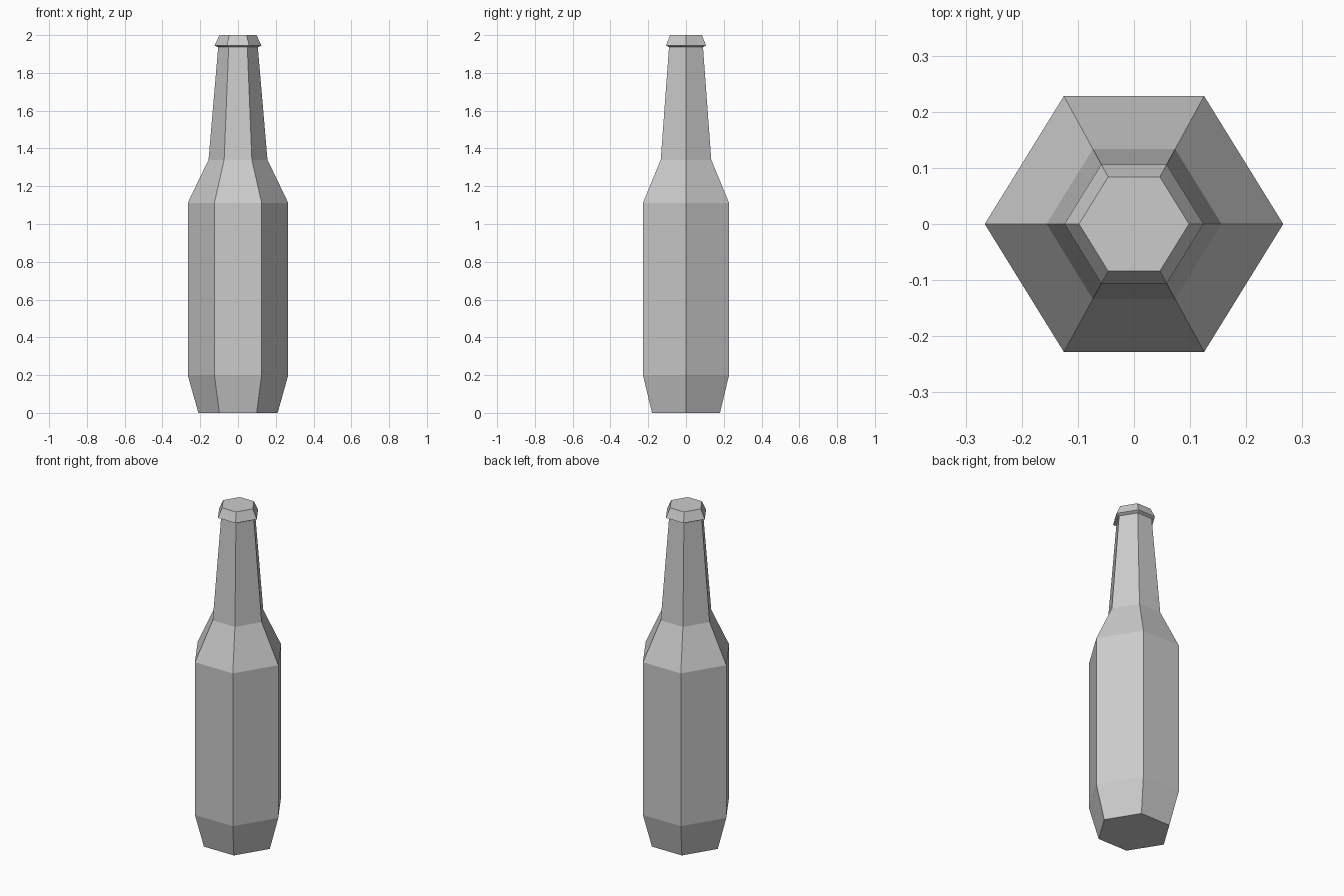
import bpy
import bmesh

if "Cube" in bpy.data.objects:
    bpy.data.objects.remove(bpy.data.objects["Cube"])

# Slightly narrowed hexagon, corners on the x axis
HEX = [(1, 0), (0.47, 0.857), (-0.47, 0.857), (-1, 0), (-0.47, -0.857), (0.47, -0.857)]


def hex_loft(name, profile, close_bottom=False, close_top=False):
    """Stack hexagonal rings from (radius, height) pairs and skin them."""
    bm = bmesh.new()
    rings = [[bm.verts.new((x * r, y * r, z)) for x, y in HEX] for r, z in profile]
    for low, high in zip(rings, rings[1:]):
        for i in range(6):
            j = (i + 1) % 6
            bm.faces.new((low[i], low[j], high[j], high[i]))
    if close_bottom:
        bm.faces.new(rings[0][::-1])
    if close_top:
        bm.faces.new(rings[-1])
    mesh = bpy.data.meshes.new(name)
    bm.to_mesh(mesh)
    bm.free()
    obj = bpy.data.objects.new(name, mesh)
    bpy.context.collection.objects.link(obj)
    return obj


# Bottle: tapered base, straight body, shoulder and neck
NECK_TOP = (0.105, 1.936)
hex_loft("bottle_body",
         [(0.21, 0), (0.266, 0.2), (0.266, 1.112), (0.156, 1.34), NECK_TOP],
         close_bottom=True)

# Cap: thin sloped underside, flared rim, flat top
hex_loft("bottle_cap", [NECK_TOP, (0.124, 1.945), (0.098, 2.0)], close_top=True)
